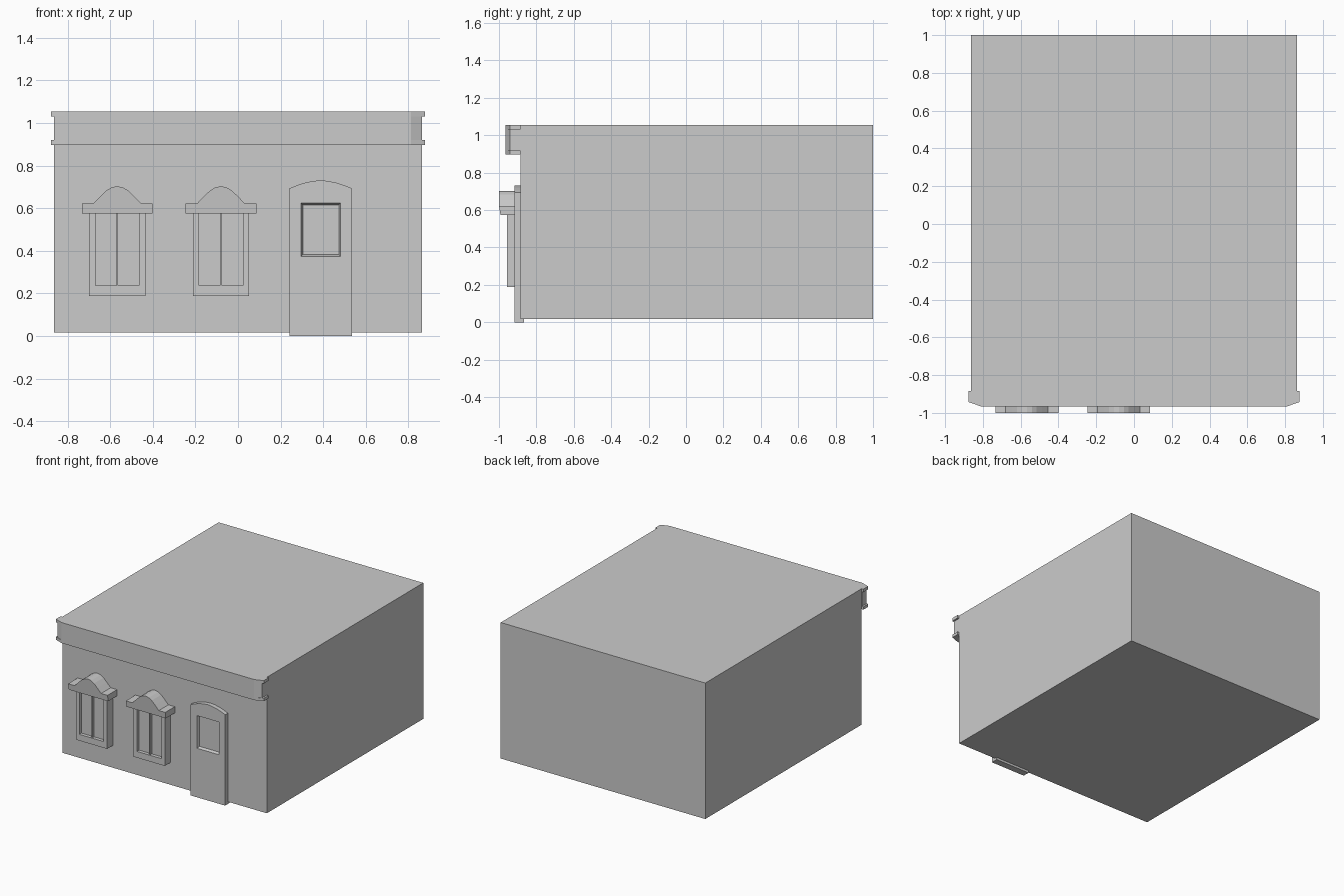
import bpy, bmesh

if "Cube" in bpy.data.objects:
    bpy.data.objects.remove(bpy.data.objects["Cube"])

WALL_Y = -0.885


def loft(name, rings):
    """Closed solid through matching rings of 3D points, capped at both ends."""
    bm = bmesh.new()
    loops = [[bm.verts.new(p) for p in ring] for ring in rings]
    n = len(loops[0])
    for a, b in zip(loops, loops[1:]):
        for i in range(n):
            j = (i + 1) % n
            bm.faces.new((a[i], a[j], b[j], b[i]))
    bm.faces.new(loops[0])
    bm.faces.new(loops[-1])
    bmesh.ops.recalc_face_normals(bm, faces=bm.faces)
    mesh = bpy.data.meshes.new(name)
    bm.to_mesh(mesh)
    bm.free()
    obj = bpy.data.objects.new(name, mesh)
    bpy.context.collection.objects.link(obj)
    return obj


def rect(x0, x1, z0, z1):
    return [(x0, z0), (x1, z0), (x1, z1), (x0, z1)]


def front_prism(name, pts, y0, y1):
    return loft(name, [[(x, y, z) for x, z in pts] for y in (y0, y1)])


def plan_prism(name, pts, z0, z1):
    return loft(name, [[(x, y, z) for x, y in pts] for z in (z0, z1)])


# Building block
plan_prism("building_body", rect(-0.863, 0.863, WALL_Y, 1.0), 0.017, 1.054)


# Cornice: two bands with a frieze whose ends are set back
def cornice_plan(half):
    right = [(half, WALL_Y), (half, -0.942), (0.812, -0.965)]
    return right + [(-x, y) for x, y in reversed(right)]


for name, half, z0, z1 in (("cornice_bottom_band", 0.877, 0.897, 0.919),
                           ("cornice_frieze", 0.8635, 0.919, 1.031),
                           ("cornice_top_band", 0.877, 1.031, 1.054)):
    plan_prism(name, cornice_plan(half), z0, z1)


# Windows: frame open at the top, recessed glass, mullion, arched hood
def window(tag, cx):
    outer, inner = 0.132, 0.103
    frame = [(-outer, 0.574), (-outer, 0.188), (outer, 0.188), (outer, 0.574),
             (inner, 0.574), (inner, 0.236), (-inner, 0.236), (-inner, 0.574)]
    front_prism(f"window_frame_{tag}", [(cx + x, z) for x, z in frame], -0.956, WALL_Y)
    front_prism(f"window_glass_{tag}", rect(cx - inner, cx + inner, 0.236, 0.574), -0.93, WALL_Y)
    front_prism(f"window_mullion_{tag}", rect(cx - 0.004, cx + 0.004, 0.236, 0.574), -0.95, -0.93)

    half = [(0.166, 0.574), (0.166, 0.622), (0.112, 0.622), (0.08, 0.655),
            (0.052, 0.682), (0.027, 0.697)]
    hood = half + [(0, 0.703)] + [(-x, z) for x, z in reversed(half)]
    front = [(cx + x, -0.992 if z < 0.6 else -1.0, z) for x, z in hood]
    back = [(cx + x, WALL_Y, z) for x, z in hood]
    loft(f"window_hood_{tag}", [front, back])


window("left", -0.567)
window("middle", -0.08)

# Door with a shallow arched top
door = front_prism("door", [(0.242, 0), (0.534, 0), (0.534, 0.693), (0.500, 0.707),
                            (0.463, 0.719), (0.425, 0.727), (0.388, 0.731),
                            (0.351, 0.727), (0.313, 0.719), (0.276, 0.707),
                            (0.242, 0.693)], -0.918, -0.866)

# Recessed door window with tapered reveal
cutter = loft("door_window_cutter",
              [[(x, y, z) for x, z in rect(0.296 + d, 0.482 - d, 0.374 + d, 0.623 - d)]
               for y, d in ((-0.94, 0.0), (-0.918, 0.0), (-0.896, 0.008))])
cutter.hide_render = True
cutter.hide_viewport = True
cut = door.modifiers.new("window_recess", 'BOOLEAN')
cut.operation = 'DIFFERENCE'
cut.solver = 'EXACT'
cut.object = cutter
